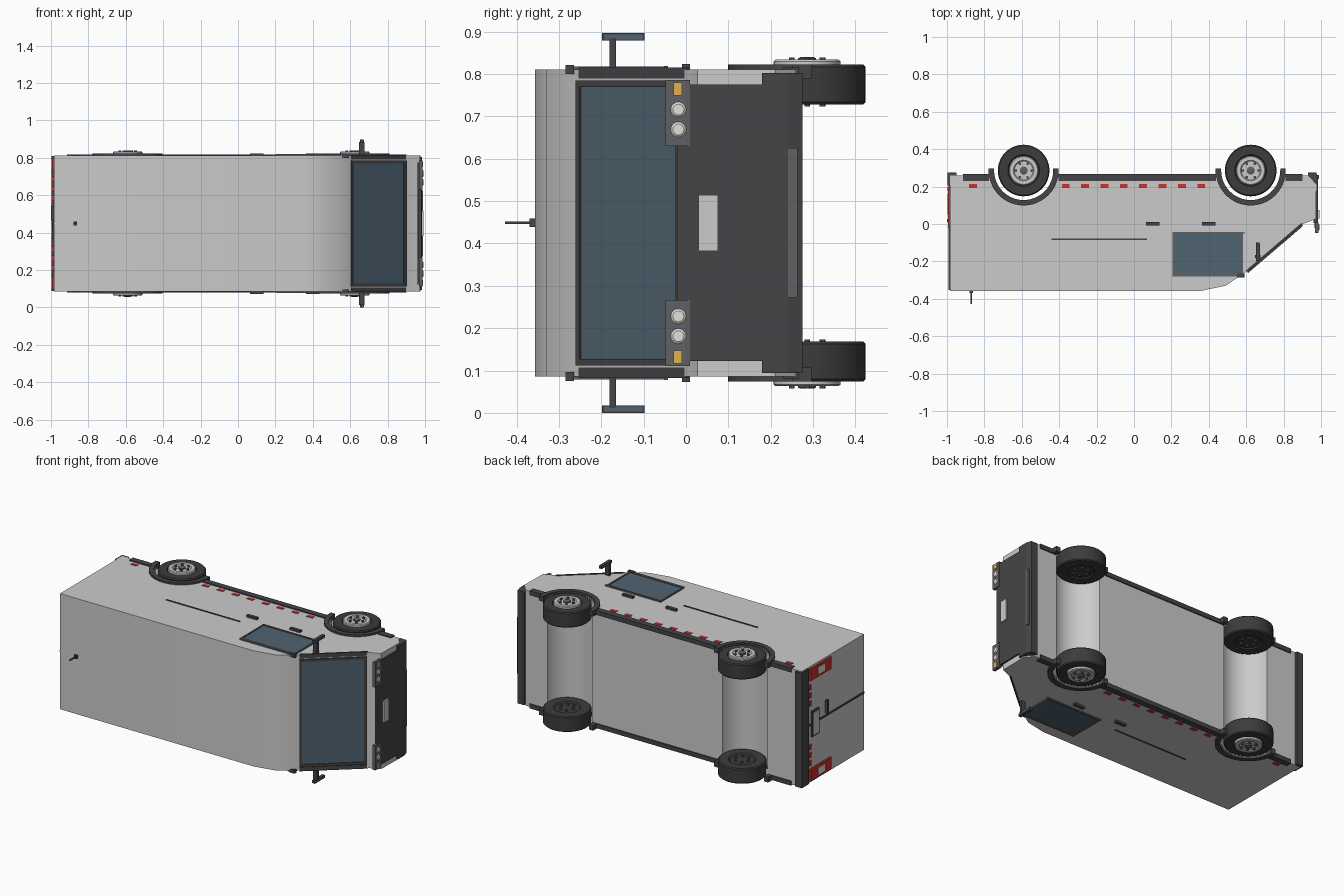
import bpy, bmesh
from math import pi, cos, sin

if "Cube" in bpy.data.objects:
    bpy.data.objects.remove(bpy.data.objects["Cube"])

ZC = 0.4485  # mid-width plane: the van lies on its side, width along z


def material(name, r, g, b):
    m = bpy.data.materials.new(name)
    m.diffuse_color = (r, g, b, 1)
    m.use_nodes = True
    m.node_tree.nodes["Principled BSDF"].inputs["Base Color"].default_value = m.diffuse_color
    return m


DARK = material("dark_trim", 0.06, 0.06, 0.065)
TYRE = material("rubber", 0.045, 0.045, 0.045)
MID = material("mid_trim", 0.12, 0.12, 0.125)
GLASS = material("glass", 0.08, 0.125, 0.165)
RED = material("red_lamp", 0.6, 0.03, 0.03)
AMBER = material("amber_lamp", 0.75, 0.45, 0.07)
WHITE = material("lamp", 0.75, 0.75, 0.7)
RIM = material("rim", 0.55, 0.55, 0.57)


def finish(name, bm, mat, smooth=False):
    bmesh.ops.recalc_face_normals(bm, faces=bm.faces)
    me = bpy.data.meshes.new(name)
    bm.to_mesh(me)
    bm.free()
    ob = bpy.data.objects.new(name, me)
    bpy.context.collection.objects.link(ob)
    if mat:
        me.materials.append(mat)
    if smooth:
        bpy.context.view_layer.objects.active = ob
        ob.select_set(True)
        bpy.ops.object.shade_smooth_by_angle(angle=0.6)
        ob.select_set(False)
    return ob


def prism(name, pts, z0, z1, mat=None, both=False, smooth=False):
    """Extrude an x-y profile along z; both adds the copy on the other side."""
    bm = bmesh.new()
    f = bm.faces.new([bm.verts.new((x, y, z0)) for x, y in pts])
    r = bmesh.ops.extrude_face_region(bm, geom=[f])
    bmesh.ops.translate(bm, vec=(0, 0, z1 - z0),
                        verts=[v for v in r["geom"] if isinstance(v, bmesh.types.BMVert)])
    finish(name, bm, mat, smooth)
    if both:
        prism(name + "_far", pts, 2 * ZC - z1, 2 * ZC - z0, mat, False, smooth)


def box(name, x0, x1, y0, y1, z0, z1, mat=None, both=False):
    prism(name, [(x0, y0), (x1, y0), (x1, y1), (x0, y1)], z0, z1, mat, both)


def arc(cx, cy, r, a0, a1, n=24):
    return [(cx + r * cos(a0 + (a1 - a0) * i / n), cy + r * sin(a0 + (a1 - a0) * i / n))
            for i in range(n + 1)]


def lathe(name, cx, cy, prof, mat, axis="z", seg=48, far=False):
    """Spin a (radius, height) profile round an axis along z or x."""
    bm = bmesh.new()
    rings = []
    for r, h in prof:
        if far:
            h = 2 * ZC - h
        ring = []
        for i in range(seg):
            u, v = r * cos(2 * pi * i / seg), r * sin(2 * pi * i / seg)
            ring.append(bm.verts.new((cx + u, cy + v, h) if axis == "z" else (h, cx + u, cy + v)))
        rings.append(ring)
    for a, b in zip(rings, rings[1:]):
        for i in range(seg):
            j = (i + 1) % seg
            bm.faces.new((a[i], a[j], b[j], b[i]))
    bm.faces.new(rings[0])
    bm.faces.new(rings[-1])
    finish(name, bm, mat, True)


# Body shell with wheel wells cut through the profile
WY, FLOOR = 0.286, 0.26
WHEELS = (-0.59, 0.624)
WELL = 0.158
da = math_a = -0.165
profile = [(-0.985, -0.357), (0.36, -0.357), (0.49, -0.33), (0.605, -0.252), (0.89, -0.008),
           (0.905, 0.0), (0.972, 0.027), (0.975, 0.21), (0.93, FLOOR)]
for wx in reversed(WHEELS):
    profile += arc(wx, WY, WELL, da, -pi - da)
profile.append((-0.985, FLOOR))
prism("body", profile, 0.086, 0.811, None, smooth=True)

# Wheel arches, sill trim
for wx in WHEELS:
    ring = arc(wx, WY, 0.187, 0, -pi) + arc(wx, WY, WELL, -pi, 0)
    prism("wheel_arch", ring, 0.795, 0.823, DARK, True, True)
    for s in (-1, 1):
        a, b = sorted((wx + s * WELL, wx + s * 0.187))
        box("arch_end", a, b, 0.25, 0.296, 0.79, 0.823, DARK, True)
for x0, x1 in ((-0.915, -0.776), (-0.404, 0.438), (0.81, 0.9)):
    box("sill", x0, x1, 0.23, 0.267, 0.79, 0.817, DARK, True)

# Wheels
for wx in WHEELS:
    for far in (False, True):
        lathe("tyre", wx, WY, [(0.07, 0.735), (0.078, 0.728), (0.132, 0.728), (0.138, 0.734),
              (0.138, 0.817), (0.132, 0.823), (0.085, 0.823), (0.078, 0.815)], TYRE, far=far)
        lathe("rim", wx, WY, [(0.079, 0.812), (0.079, 0.83), (0.074, 0.834), (0.055, 0.834),
              (0.05, 0.829)], RIM, far=far)
        lathe("hub_cap", wx, WY, [(0.021, 0.825), (0.021, 0.837), (0.016, 0.84)], MID, seg=20, far=far)
        for i in range(6):
            a = i * pi / 3
            lathe("wheel_bolt", wx + 0.042 * cos(a), WY + 0.042 * sin(a),
                  [(0.007, 0.724), (0.007, 0.839)], MID, seg=10, far=far)

# Windscreen: slabs measured along the slope (s) and outward from it (t)
def slab(name, s0, s1, t0, t1, z0, z1, mat, both=False):
    def p(s, t):
        return (0.603 + 0.76 * s + 0.65 * t, -0.252 + 0.65 * s - 0.76 * t)
    prism(name, [p(s0, t0), p(s1, t0), p(s1, t1), p(s0, t1)], z0, z1, mat, both)


slab("windscreen", 0.01, 0.365, -0.01, 0.006, 0.12, 0.777, GLASS)
slab("windscreen_side_frame", 0, 0.385, -0.01, 0.012, 0.77, 0.785, DARK, True)
slab("windscreen_top_frame", 0, 0.014, -0.01, 0.012, 0.112, 0.785, DARK)
slab("windscreen_bottom_frame", 0.364, 0.385, -0.01, 0.012, 0.112, 0.785, DARK)
slab("windscreen_pillar", 0, 0.39, -0.006, 0.003, 0.79, 0.815, DARK, True)

# Side windows
box("side_window", 0.21, 0.575, -0.265, -0.05, 0.8, 0.814, GLASS, True)
box("window_top_bar", 0.205, 0.59, -0.28, -0.265, 0.8, 0.819, MID, True)
box("window_bottom_bar", 0.205, 0.59, -0.052, -0.042, 0.8, 0.819, MID, True)
box("window_rear_bar", 0.205, 0.214, -0.27, -0.045, 0.8, 0.818, MID, True)
box("window_front_bar", 0.574, 0.584, -0.27, -0.045, 0.8, 0.818, MID, True)
box("window_corner", 0.55, 0.592, -0.285, -0.265, 0.8, 0.822, DARK, True)

# Door rail, handles and side markers
box("door_rail", -0.44, 0.07, -0.085, -0.077, 0.8, 0.815, DARK, True)
for x in (0.1, 0.4):
    box("door_handle", x - 0.036, x + 0.036, -0.009, 0.01, 0.8, 0.824, DARK, True)
for x in [-0.86] + [-0.365 + 0.1035 * i for i in range(8)]:
    box("side_marker", x - 0.021, x + 0.021, 0.192, 0.215, 0.8, 0.814, RED, True)

# Wing mirrors
box("mirror_arm", 0.648, 0.676, -0.181, -0.165, 0.79, 0.885, DARK, True)
box("mirror", 0.653, 0.672, -0.198, -0.098, 0.879, 0.897, DARK, True)
box("mirror_glass", 0.651, 0.674, -0.193, -0.103, 0.882, 0.894, GLASS, True)

# Aerial
box("aerial_base", -0.88, -0.86, -0.37, -0.35, ZC - 0.01, ZC + 0.01, DARK)
box("aerial", -0.874, -0.866, -0.427, -0.36, ZC - 0.003, ZC + 0.003, DARK)

# Front panel, bumper, lamps
box("grille_panel", 0.96, 0.983, 0.005, 0.19, 0.122, 0.775, DARK)
box("grille_top_strip", 0.965, 0.98, -0.021, 0.006, 0.265, 0.632, DARK)
prism("front_bumper", [(0.94, 0.18), (0.985, 0.18), (0.985, 0.24), (0.975, 0.275), (0.93, 0.275),
      (0.93, 0.25)], 0.094, 0.803, DARK)
box("badge_plate", 0.975, 0.993, 0.029, 0.076, 0.382, 0.515, None)
box("bumper_slot", 0.97, 0.988, 0.241, 0.263, 0.272, 0.625, MID)
box("headlamp_panel", 0.968, 0.986, -0.048, 0.009, 0.63, 0.786, MID, True)
box("indicator", 0.97, 0.99, -0.029, -0.01, 0.75, 0.78, AMBER, True)
for z in (0.716, 0.669):
    for far in (False, True):
        lathe("headlamp", -0.018, 2 * ZC - z if far else z,
              [(0.018, 0.97), (0.018, 0.988), (0.013, 0.992)], WHITE, axis="x", seg=24)

# Rear bumper, door seam, lamps, handle and plate
box("rear_bumper", -0.996, -0.95, 0.205, 0.275, 0.088, 0.809, DARK)
box("rear_door_seam", -0.993, -0.98, -0.352, 0.22, ZC - 0.004, ZC + 0.004, DARK)
box("rear_door_handle", -1.0, -0.98, 0.01, 0.028, ZC + 0.015, ZC + 0.095, DARK)
box("plate_holder", -0.995, -0.98, 0.1, 0.17, ZC - 0.08, ZC + 0.08, DARK)
box("rear_plate", -0.998, -0.98, 0.11, 0.16, ZC - 0.07, ZC + 0.07, None)
box("tail_lamp", -0.995, -0.98, -0.02, 0.185, 0.725, 0.8, RED, True)
box("tail_lamp_lens", -0.998, -0.98, 0.05, 0.115, 0.742, 0.785, WHITE, True)
for z in (0.57, 0.62, 0.67):
    box("rear_marker", -0.996, -0.98, 0.178, 0.198, z, z + 0.03, RED, True)
